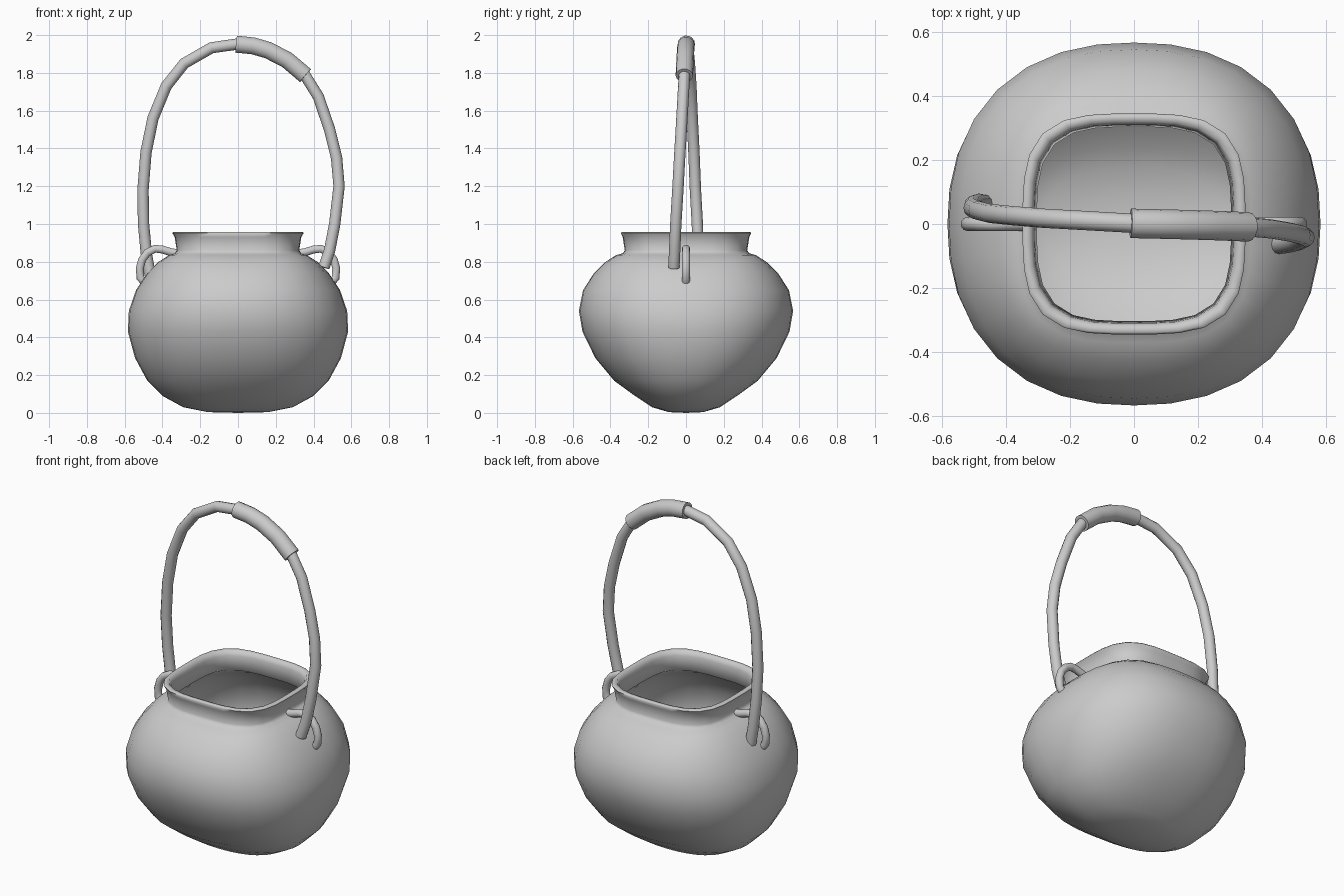
import bpy, bmesh, math
from mathutils import Vector

if "Cube" in bpy.data.objects:
    bpy.data.objects.remove(bpy.data.objects["Cube"])


def finish(bm, name, angle=50):
    bmesh.ops.recalc_face_normals(bm, faces=bm.faces)
    mesh = bpy.data.meshes.new(name)
    bm.to_mesh(mesh)
    bm.free()
    ob = bpy.data.objects.new(name, mesh)
    bpy.context.collection.objects.link(ob)
    bpy.ops.object.select_all(action='DESELECT')
    bpy.context.view_layer.objects.active = ob
    ob.select_set(True)
    bpy.ops.object.shade_smooth_by_angle(angle=math.radians(angle))
    return ob


def skin(bm, rings):
    n = len(rings[0])
    for a, b in zip(rings, rings[1:]):
        for i in range(n):
            j = (i + 1) % n
            bm.faces.new((a[i], a[j], b[j], b[i]))


def tube(name, points, radius, sides=12):
    bm = bmesh.new()
    pts = [Vector(p) for p in points]
    rings = []
    for k, p in enumerate(pts):
        t = (pts[min(k + 1, len(pts) - 1)] - pts[max(k - 1, 0)]).normalized()
        u = (Vector((0, 1, 0)) - t * t.y).normalized()
        v = t.cross(u)
        rings.append([bm.verts.new(p + radius * (math.cos(a) * u + math.sin(a) * v))
                      for a in (2 * math.pi * i / sides for i in range(sides))])
    skin(bm, rings)
    bm.faces.new(rings[0])
    bm.faces.new(rings[-1])
    return finish(bm, name)


# Pot: rounded-square rings (z, half width x, half width y, squareness)
outer = [(.004, .16, .09, 2.2), (.03, .29, .18, 2.3), (.09, .40, .27, 2.3),
         (.17, .48, .38, 2.3), (.29, .545, .48, 2.3), (.43, .583, .548, 2.3),
         (.54, .578, .567, 2.3), (.65, .54, .545, 2.35), (.74, .48, .487, 2.5),
         (.80, .42, .425, 2.8), (.835, .365, .37, 3.2), (.845, .335, .335, 3.4),
         (.86, .324, .324, 3.5), (.93, .335, .335, 3.5), (.952, .348, .345, 3.5)]
inner = [(.958, .342, .339, 3.5), (.957, .322, .319, 3.5), (.93, .312, .31, 3.5),
         (.85, .303, .303, 3.5)]
inner += [(z, x - .03, y - .03, n) for z, x, y, n in reversed(outer[2:10])]
inner += [(.06, .29, .18, 2.3), (.035, .16, .09, 2.2)]

bm = bmesh.new()
SEG = 32
rings = []
for z, rx, ry, n in outer + inner:
    ring = []
    for i in range(SEG):
        a = 2 * math.pi * i / SEG
        c, s = math.cos(a), math.sin(a)
        r = (abs(c) ** n + abs(s) ** n) ** (-1 / n)
        ring.append(bm.verts.new((rx * r * c, ry * r * s, z)))
    rings.append(ring)
skin(bm, rings)
for ring, z in ((rings[0], 0), (rings[-1], .03)):
    tip = bm.verts.new((0, 0, z))
    for i in range(SEG):
        bm.faces.new((ring[i], ring[(i + 1) % SEG], tip))
finish(bm, "pot", 70)

# Ear loops on both shoulders
ear = [(.32, .845), (.36, .852), (.40, .865), (.44, .869), (.48, .848),
       (.508, .81), (.52, .765), (.517, .715), (.49, .685)]
for side, label in ((1, "right"), (-1, "left")):
    tube("ear_" + label, [(side * x, 0, z) for x, z in ear], .022, 10)

# Arched carrying handle, slightly twisted so its ends pass beside the ears
tube("handle", [(-.465, .062, .73), (-.485, .065, .84), (-.50, .06, 1.0), (-.503, .05, 1.18),
                (-.487, .042, 1.38), (-.45, .033, 1.56), (-.38, .026, 1.73), (-.285, .018, 1.85),
                (-.14, .01, 1.933), (0, .002, 1.953), (.09, 0, 1.943), (.17, -.002, 1.92),
                (.26, -.005, 1.87), (.355, -.009, 1.787), (.425, -.015, 1.675),
                (.485, -.025, 1.50), (.522, -.034, 1.35), (.535, -.042, 1.2),
                (.512, -.054, 1.0), (.485, -.06, .86), (.455, -.064, .77)], .03)

# Thicker hand grip around the right half of the arch
tube("grip", [(-.01, .002, 1.952), (.08, 0, 1.943), (.16, -.002, 1.92),
              (.26, -.005, 1.868), (.357, -.009, 1.786)], .046, 14)
